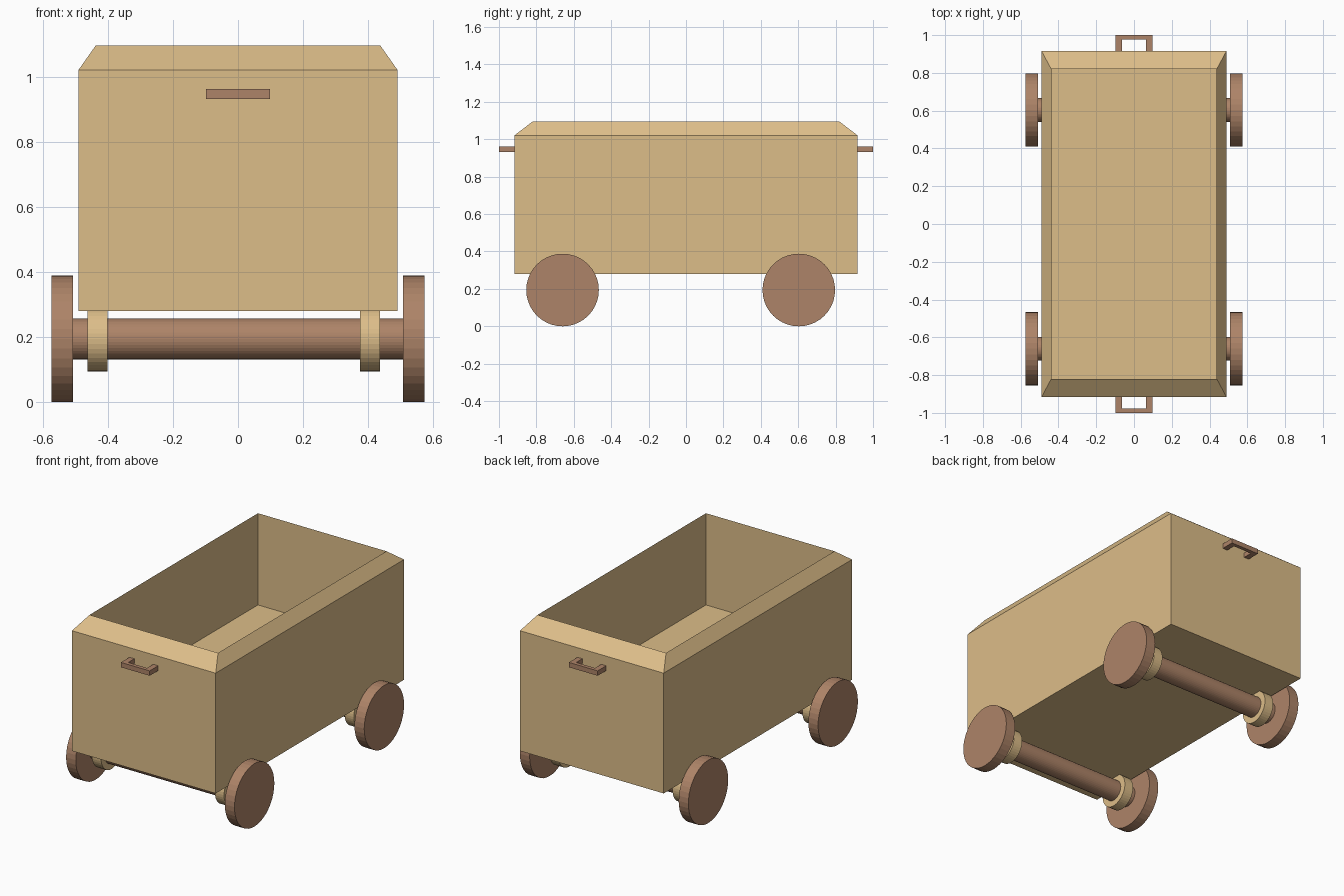
import bpy, bmesh
from math import radians
from mathutils import Matrix, Vector

cube = bpy.data.objects.get("Cube")
if cube:
    bpy.data.objects.remove(cube, do_unlink=True)


def material(name, rgb):
    m = bpy.data.materials.new(name)
    m.use_nodes = True
    m.diffuse_color = (*rgb, 1)
    m.node_tree.nodes["Principled BSDF"].inputs["Base Color"].default_value = (*rgb, 1)
    return m


LIGHT = material("light wood", (0.72, 0.51, 0.25))
DARK = material("brown wood", (0.42, 0.23, 0.138))


def finish(bm, name, mat):
    bmesh.ops.recalc_face_normals(bm, faces=bm.faces)
    mesh = bpy.data.meshes.new(name)
    bm.to_mesh(mesh)
    bm.free()
    mesh.materials.append(mat)
    obj = bpy.data.objects.new(name, mesh)
    bpy.context.collection.objects.link(obj)
    return obj


def cylinder(name, x0, x1, y, z, radius, mat):
    """Cylinder lying along x."""
    bm = bmesh.new()
    place = Matrix.Translation(((x0 + x1) / 2, y, z)) @ Matrix.Rotation(radians(90), 4, 'Y')
    bmesh.ops.create_cone(bm, cap_ends=True, segments=40, radius1=radius,
                          radius2=radius, depth=x1 - x0, matrix=place)
    return finish(bm, name, mat)


# Open crate: rectangular rings from the base, over the sloped rim, down to the floor
HALF_X, HALF_Y = 0.49, 0.917
RIM_X, RIM_Y = 0.438, 0.82
BASE, SHOULDER, RIM, FLOOR = 0.28, 1.021, 1.095, 0.53
bm = bmesh.new()
rings = []
for hx, hy, z in ((HALF_X, HALF_Y, BASE), (HALF_X, HALF_Y, SHOULDER),
                  (RIM_X, RIM_Y, RIM), (RIM_X, RIM_Y, FLOOR)):
    rings.append([bm.verts.new((sx * hx, sy * hy, z))
                  for sx, sy in ((-1, -1), (1, -1), (1, 1), (-1, 1))])
for lower, upper in zip(rings, rings[1:]):
    for i in range(4):
        j = (i + 1) % 4
        bm.faces.new((lower[i], lower[j], upper[j], upper[i]))
bm.faces.new(rings[0])
bm.faces.new(rings[-1])
finish(bm, "crate_body", LIGHT)

# Axles with bearings and wheels
AXLE_Z = 0.194
for end, y in (("front", -0.66), ("back", 0.603)):
    cylinder(end + "_axle", -0.52, 0.52, y, AXLE_Z, 0.063, DARK)
    for side, s in (("left", 1), ("right", -1)):
        a, b = sorted((s * 0.508, s * 0.574))
        cylinder(f"{end}_{side}_wheel", a, b, y, AXLE_Z, 0.194, DARK)
        mid = s * 0.419 - 0.013
        cylinder(f"{end}_{side}_bearing", mid - 0.031, mid + 0.031, y, AXLE_Z, 0.1, LIGHT)

# U-shaped pull handles on both ends
OUT, IN = 0.098, 0.064
for end, s in (("front", -1), ("back", 1)):
    outline = [(-OUT, 0.91), (-OUT, 1), (OUT, 1), (OUT, 0.91),
               (IN, 0.91), (IN, 0.977), (-IN, 0.977), (-IN, 0.91)]
    bm = bmesh.new()
    face = bm.faces.new([bm.verts.new((x, s * y, 0.932)) for x, y in outline])
    grown = bmesh.ops.extrude_face_region(bm, geom=[face], use_keep_orig=True)
    top = [v for v in grown["geom"] if isinstance(v, bmesh.types.BMVert)]
    bmesh.ops.translate(bm, verts=top, vec=Vector((0, 0, 0.03)))
    finish(bm, end + "_handle", DARK)
